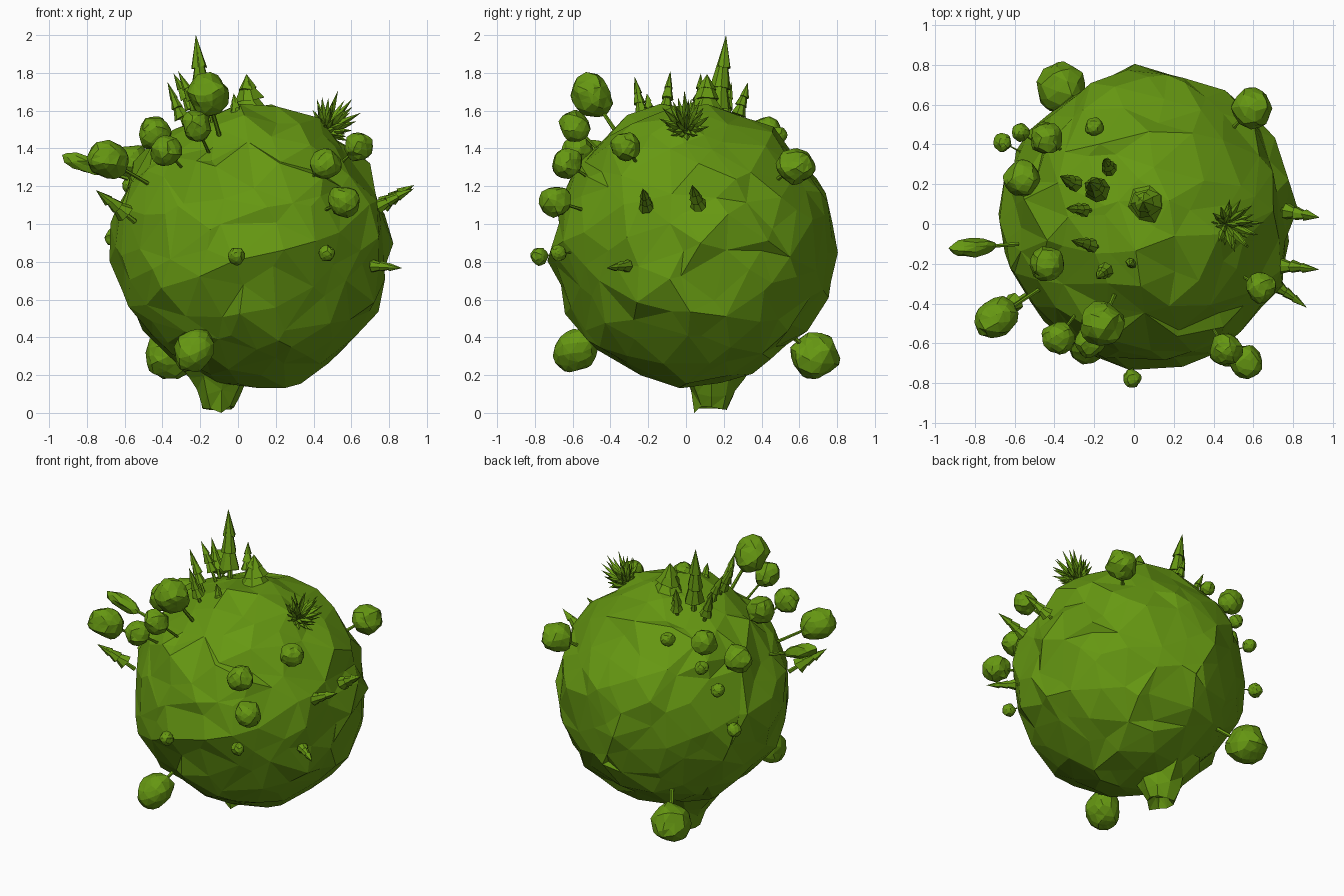
import bpy, bmesh, math, random
from mathutils import Vector, Matrix

random.seed(7)
if "Cube" in bpy.data.objects:
    bpy.data.objects.remove(bpy.data.objects["Cube"], do_unlink=True)

CENTRE = Vector((0.068, 0.032, 0.893))
RADIUS = 0.742

green = bpy.data.materials.new("leaf_green")
green.use_nodes = True
COLOUR = (0.133, 0.314, 0.006, 1)
green.diffuse_color = COLOUR
green.node_tree.nodes["Principled BSDF"].inputs["Base Color"].default_value = COLOUR


def finish(bm, name):
    """Turn a bmesh into a flat-shaded green object."""
    mesh = bpy.data.meshes.new(name)
    bm.to_mesh(mesh)
    bm.free()
    mesh.materials.append(green)
    obj = bpy.data.objects.new(name, mesh)
    bpy.context.collection.objects.link(obj)
    return obj


def along(start, direction):
    """Matrix that puts local z along a direction, starting at a point."""
    turn = Vector(direction).to_track_quat('Z', 'Y').to_matrix().to_4x4()
    return Matrix.Translation(start) @ turn


def add_cone(bm, start, end, r1, r2, sides=6):
    axis = Vector(end) - Vector(start)
    place = along((Vector(start) + Vector(end)) / 2, axis)
    return bmesh.ops.create_cone(bm, cap_ends=True, segments=sides, radius1=r1,
                                 radius2=r2, depth=axis.length, matrix=place)["verts"]


def jitter(verts, amount):
    for v in verts:
        v.co += Vector([random.uniform(-amount, amount) for _ in range(3)])


# Hills and hollows: a point on the ground and the height change there
HILLS = [
    ((0.13, 0.80, 0.75), 0.018),
    ((0.19, 0.00, 0.12), 0.035),
    ((0.62, -0.20, 0.35), 0.020),
    ((-0.05, -0.70, 0.70), 0.010),
    ((0.80, 0.00, 0.90), -0.012),
    ((-0.67, 0.00, 0.85), -0.010),
    ((-0.20, -0.25, 0.20), -0.020),
]


# Planet: hull of scattered points, then roughened along the radius
def planet():
    bm = bmesh.new()
    count = 245
    golden = math.pi * (3 - math.sqrt(5))
    for i in range(count):
        z = 1 - 2 * (i + 0.5) / count
        ring = math.sqrt(1 - z * z)
        p = Vector((ring * math.cos(i * golden), ring * math.sin(i * golden), z))
        p += Vector([random.uniform(-0.1, 0.1) for _ in range(3)])
        bm.verts.new(p.normalized())
    bmesh.ops.convex_hull(bm, input=bm.verts)
    for v in bm.verts:
        height = RADIUS * random.uniform(0.955, 1.035)
        for spot, rise in HILLS:
            nearness = v.co.dot((Vector(spot) - CENTRE).normalized())
            height += rise * max(0, (nearness - 0.8) / 0.2)
        v.co = CENTRE + v.co * height
    finish(bm, "planet")


# Leafy tree: thin trunk out of the ground and a lumpy faceted crown
def round_tree(name, pos, radius, stretch=1.0):
    pos = Vector(pos)
    normal = (pos - CENTRE).normalized()
    bm = bmesh.new()
    add_cone(bm, CENTRE + normal * RADIUS * 0.94, pos, radius * 0.12, radius * 0.08)
    place = along(pos, normal) @ Matrix.Diagonal((1, 1, stretch, 1))
    crown = bmesh.ops.create_icosphere(bm, subdivisions=2, radius=radius * 1.02,
                                       matrix=place)["verts"]
    jitter(crown, radius * 0.1)
    # Chop the corners of the crown into extra small facets
    edges = [e for e in bm.edges if all(v in crown for v in e.verts)]
    longest = sorted(edges, key=lambda e: -e.calc_length())[:len(edges) // 3]
    cuts = bmesh.ops.subdivide_edges(bm, edges=longest, cuts=1)["geom_inner"]
    for v in cuts:
        if isinstance(v, bmesh.types.BMVert):
            v.co = pos + (v.co - pos) * random.uniform(0.98, 1.1)
    bmesh.ops.triangulate(bm, faces=bm.faces)
    finish(bm, name)


# Conifer: trunk with overlapping tiers tapering to a tip
def pine_tree(name, base, tip, radius, tiers=3):
    base, tip = Vector(base), Vector(tip)
    axis = tip - base
    bm = bmesh.new()
    add_cone(bm, base - axis * 0.2, base + axis * 0.3, radius * 0.3, radius * 0.2)
    for i in range(tiers):
        low = 0.1 + 0.75 * i / tiers
        high = 1 if i == tiers - 1 else low + 0.42
        size = radius * (1 - 0.6 * i / tiers)
        skirt = add_cone(bm, base + axis * low, base + axis * high,
                         size, 0 if high == 1 else size * 0.25, 7)
        jitter(skirt, radius * 0.1)
    finish(bm, name)


planet()

ROUND_TREES = [
    ((-0.16, -0.50, 1.68), 0.105, 1.15),
    ((-0.22, -0.59, 1.52), 0.075, 1.15),
    ((-0.38, -0.57, 1.39), 0.080, 1.0),
    ((-0.69, -0.47, 1.34), 0.095, 1.25),
    ((-0.44, -0.20, 1.48), 0.090, 1.0),
    ((-0.66, 0.41, 0.93), 0.045, 1.0),
    ((-0.57, 0.46, 1.20), 0.045, 1.0),
    ((-0.56, 0.23, 1.33), 0.090, 1.0),
    ((-0.44, 0.43, 1.49), 0.080, 1.0),
    ((-0.20, 0.49, 1.47), 0.045, 1.0),
    ((-0.45, 0.47, 1.33), 0.045, 1.0),
    ((-0.36, 0.68, 0.30), 0.127, 1.0),
    ((-0.23, -0.585, 0.33), 0.105, 1.2),
    ((-0.01, -0.775, 0.83), 0.045, 1.0),
    ((0.47, -0.675, 0.845), 0.042, 1.0),
    ((0.56, -0.69, 1.12), 0.083, 1.0),
    ((0.46, -0.63, 1.32), 0.080, 1.0),
    ((0.64, -0.32, 1.41), 0.076, 1.0),
    ((0.59, 0.58, 1.31), 0.098, 1.0),
]
for n, (pos, radius, stretch) in enumerate(ROUND_TREES, 1):
    round_tree(f"round_tree_{n}", pos, radius, stretch)

PINE_TREES = [
    ((-0.18, 0.17, 1.57), (-0.22, 0.21, 2.00), 0.066),
    ((-0.29, 0.20, 1.54), (-0.37, 0.24, 1.75), 0.042),
    ((-0.12, 0.27, 1.56), (-0.15, 0.33, 1.75), 0.042),
    ((-0.24, 0.07, 1.59), (-0.34, 0.08, 1.80), 0.038),
    ((-0.20, -0.11, 1.58), (-0.32, -0.08, 1.81), 0.038),
    ((-0.14, -0.23, 1.56), (-0.19, -0.27, 1.78), 0.040),
    ((-0.01, -0.19, 1.58), (-0.02, -0.21, 1.69), 0.033),
    ((0.07, 0.10, 1.58), (0.04, 0.11, 1.80), 0.095),
    ((-0.58, -0.38, 1.04), (-0.75, -0.48, 1.18), 0.050),
    ((0.75, 0.07, 1.09), (0.93, 0.03, 1.21), 0.045),
    ((0.70, -0.30, 0.78), (0.87, -0.42, 0.77), 0.036),
    ((0.72, -0.21, 1.08), (0.93, -0.225, 1.19), 0.042),
]
for n, (base, tip, radius) in enumerate(PINE_TREES, 1):
    pine_tree(f"pine_tree_{n}", base, tip, radius)


# Cypress: long slim crown leaning out sideways
def cypress():
    bm = bmesh.new()
    base, tip = Vector((-0.58, -0.10, 1.24)), Vector((-0.93, -0.13, 1.36))
    add_cone(bm, base, base.lerp(tip, 0.5), 0.012, 0.009)
    place = along(base.lerp(tip, 0.65), tip - base) @ Matrix.Diagonal((0.045, 0.045, 0.13, 1))
    crown = bmesh.ops.create_icosphere(bm, subdivisions=2, radius=1, matrix=place)["verts"]
    jitter(crown, 0.009)
    finish(bm, "cypress")


# Spiky bush: blades fanning outward from one root
def spiky_bush():
    bm = bmesh.new()
    root = Vector((0.46, 0.0, 1.49))
    normal = (root - CENTRE).normalized()
    side = normal.orthogonal().normalized()
    other = normal.cross(side)
    for i in range(40):
        angle = i * 2.4
        spread = 1.4 * math.sqrt((i + 0.5) / 40)
        out = (side * math.cos(angle) + other * math.sin(angle)) * math.sin(spread)
        blade = out + normal * math.cos(spread)
        length = random.uniform(0.08, 0.13) + 0.13 * math.cos(spread) ** 2
        mid = root + blade * length * 0.55
        add_cone(bm, root, mid, 0.005, 0.016, 4)
        add_cone(bm, mid, root + blade * length, 0.016, 0, 4)
    finish(bm, "spiky_bush")


# Volcano on the underside: flared foot, ragged rim and sunken crater
def volcano():
    bm = bmesh.new()
    rings = []
    for z, r in ((0.30, 0.25), (0.19, 0.16), (0.10, 0.12), (0.015, 0.085), (0.07, 0.04)):
        ring = []
        for i in range(9):
            a = math.tau * i / 9
            rr = r * random.uniform(0.9, 1.12)
            dz = random.uniform(-0.015, 0.025)
            ring.append(bm.verts.new((-0.105 + rr * math.cos(a),
                                      0.135 + rr * math.sin(a), max(0, z + dz))))
        rings.append(ring)
    for upper, lower in zip(rings, rings[1:]):
        for i in range(9):
            j = (i + 1) % 9
            bm.faces.new((upper[i], lower[i], lower[j], upper[j]))
    bm.faces.new(rings[-1])
    min(rings[3], key=lambda v: v.co.z).co.z = 0
    bmesh.ops.triangulate(bm, faces=bm.faces)
    bmesh.ops.recalc_face_normals(bm, faces=bm.faces)
    finish(bm, "volcano")


cypress()
spiky_bush()
volcano()
